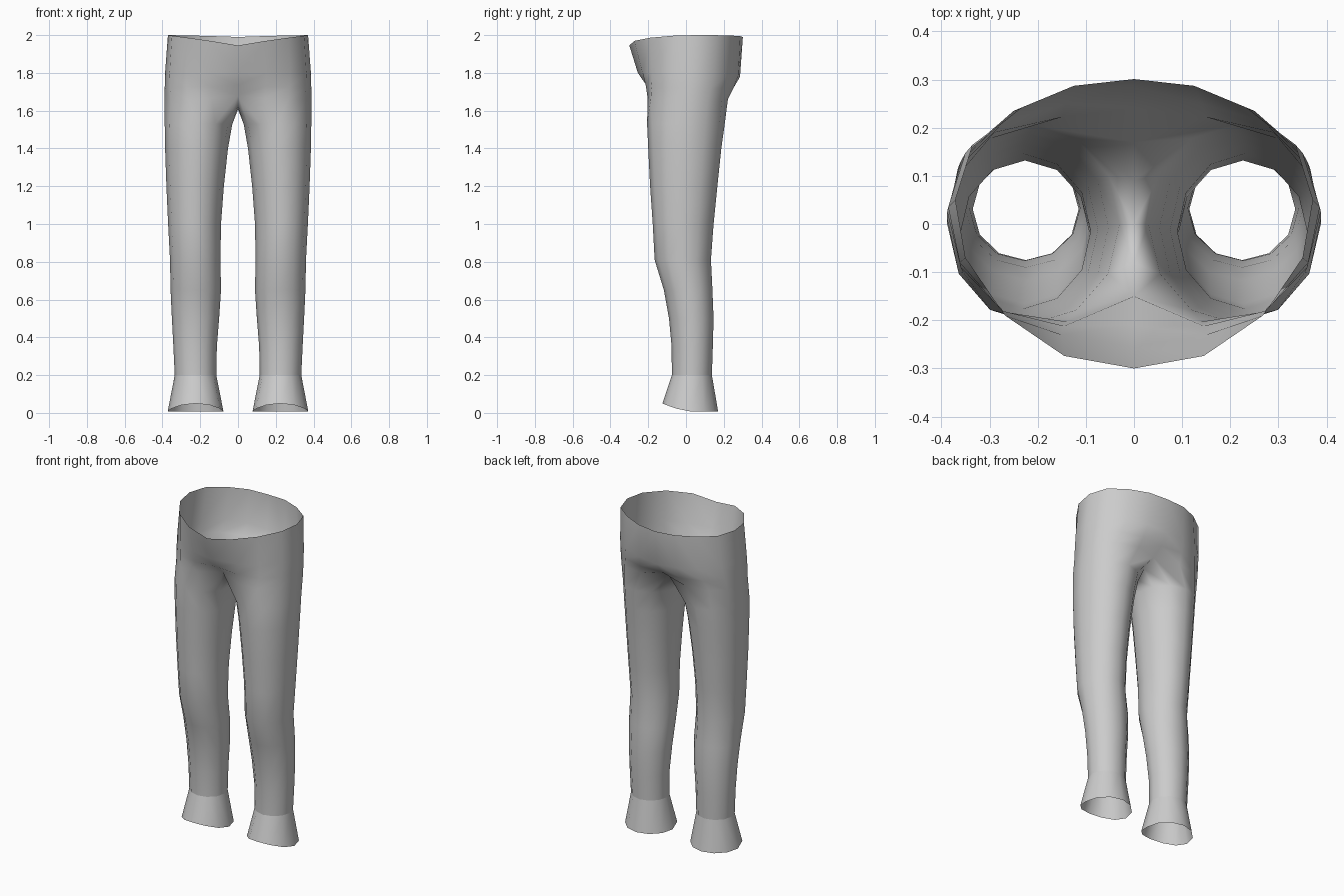
import bpy
import bmesh
import math

if "Cube" in bpy.data.objects:
    bpy.data.objects.remove(bpy.data.objects["Cube"])

SIDES = 12

fabric = bpy.data.materials.new("grey fabric")
fabric.diffuse_color = (0.6, 0.6, 0.6, 1)
fabric.use_nodes = True
fabric.node_tree.nodes["Principled BSDF"].inputs["Base Color"].default_value = fabric.diffuse_color


def leg_ring(z, inner, outer, front, back, lift=0.0):
    """Ring round one leg; point 0 is front-inner, point 4 points outward."""
    cx, rx = (inner + outer) / 2, (outer - inner) / 2
    cy, ry = (front + back) / 2, (back - front) / 2
    pts = []
    for i in range(SIDES):
        a = math.radians(30 * i - 120)
        pts.append((cx + rx * math.cos(a), cy + ry * math.sin(a),
                    z + lift * max(0.0, -math.sin(a)) ** 1.5))
    return pts


def half_ring(points, z_front, z_side, z_back):
    """Half ring round the body, from front centre to back centre."""
    pts = []
    for i, (x, y) in enumerate(points):
        t = (i - 4) / 4
        end = z_front if t < 0 else z_back
        pts.append((x, y, z_side + (end - z_side) * t * t))
    return pts


def make_part(name, rings):
    """Bridge the rings from bottom to top and mirror across x."""
    bm = bmesh.new()
    rows = [[bm.verts.new(p) for p in ring] for ring in rings]
    for lo, hi in zip(rows, rows[1:]):
        closed = len(lo) == SIDES and len(hi) == SIDES
        for i in range(SIDES if closed else 8):
            j = (i + 1) % SIDES
            bm.faces.new((lo[i], lo[j], hi[j], hi[i]))
    for f in bm.faces:
        f.smooth = True
    mesh = bpy.data.meshes.new(name)
    bm.to_mesh(mesh)
    bm.free()
    mesh.materials.append(fabric)
    obj = bpy.data.objects.new(name, mesh)
    bpy.context.collection.objects.link(obj)
    mirror = obj.modifiers.new("Mirror", 'MIRROR')
    mirror.use_clip = True
    mirror.merge_threshold = 0.002
    return obj


# Legs: height, inner x, outer x, front y, back y
ankle = leg_ring(0.20, 0.115, 0.335, -0.075, 0.137)
legs = [ankle] + [leg_ring(*row) for row in (
    (0.35, 0.112, 0.342, -0.076, 0.142),
    (0.50, 0.100, 0.350, -0.090, 0.146),
    (0.65, 0.090, 0.357, -0.117, 0.140),
    (0.81, 0.093, 0.360, -0.166, 0.132),
    (1.00, 0.090, 0.370, -0.176, 0.146),
    (1.20, 0.075, 0.379, -0.190, 0.166),
    (1.40, 0.053, 0.386, -0.200, 0.187),
    (1.53, 0.030, 0.388, -0.206, 0.205),
)]

# Crotch: outer half ring plus the seam points underneath
crotch = half_ring([(0, -0.15), (0.14, -0.203), (0.265, -0.187), (0.355, -0.1),
                    (0.388, 0.01), (0.366, 0.115), (0.29, 0.19), (0.15, 0.222),
                    (0, 0.17)], 1.68, 1.65, 1.67)
crotch += [(0, 0.09, 1.63), (0, 0.0, 1.607), (0, -0.08, 1.63)]

# Pelvis up to the waist opening
seat = half_ring([(0, -0.21), (0.145, -0.212), (0.272, -0.182), (0.36, -0.09),
                  (0.388, 0.025), (0.36, 0.13), (0.27, 0.212), (0.14, 0.25),
                  (0, 0.24)], 1.735, 1.72, 1.715)
hip = half_ring([(0, -0.255), (0.15, -0.23), (0.275, -0.18), (0.362, -0.08),
                 (0.386, 0.035), (0.35, 0.148), (0.25, 0.235), (0.13, 0.277),
                 (0, 0.286)], 1.80, 1.80, 1.78)
waist = half_ring([(0, -0.30), (0.145, -0.274), (0.268, -0.19), (0.35, -0.07),
                   (0.371, 0.05), (0.335, 0.165), (0.235, 0.24), (0.125, 0.287),
                   (0, 0.301)], 1.945, 2.0, 1.99)

make_part("trousers", legs + [crotch, seat, hip, waist])

# Flared cuffs, dipping towards the heel
hem = leg_ring(0.008, 0.077, 0.372, -0.125, 0.17, lift=0.042)
make_part("cuffs", [hem, ankle])
